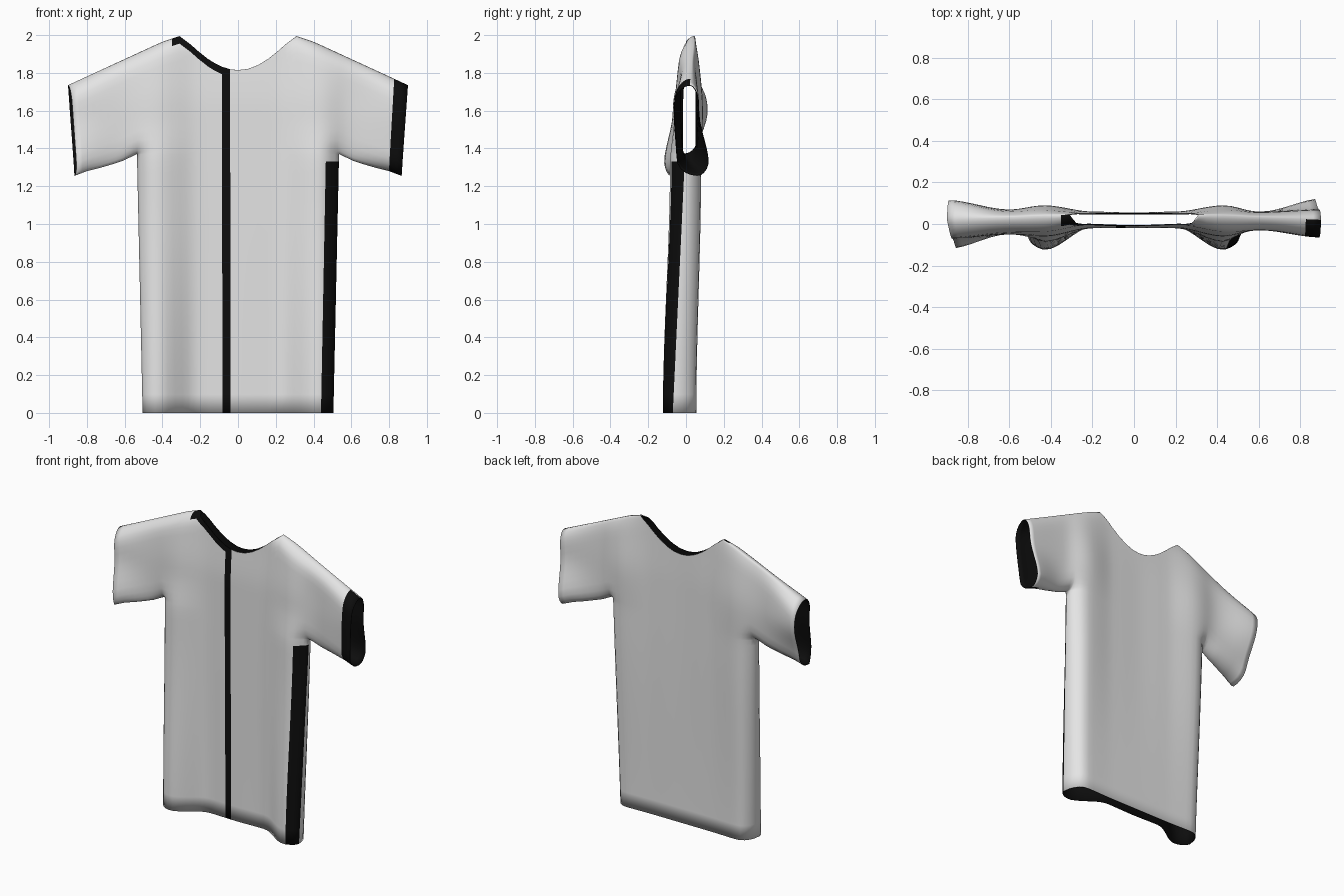
import bpy, bmesh, math

if "Cube" in bpy.data.objects:
    bpy.data.objects.remove(bpy.data.objects["Cube"])


def material(name, v):
    m = bpy.data.materials.new(name)
    m.diffuse_color = (v, v, v, 1)
    m.use_nodes = True
    m.node_tree.nodes["Principled BSDF"].inputs["Base Color"].default_value = m.diffuse_color
    return m


def smooth_lookup(keys, vals, x):
    """Smoothly interpolated value between key points."""
    if x <= keys[0]:
        return vals[0]
    for i in range(len(keys) - 1):
        if x <= keys[i + 1]:
            t = (x - keys[i]) / (keys[i + 1] - keys[i])
            t = t * t * (3 - 2 * t)
            return vals[i] + (vals[i + 1] - vals[i]) * t
    return vals[-1]


def line_lookup(pts, x):
    for (x0, z0), (x1, z1) in zip(pts, pts[1:]):
        if x <= x1:
            return z0 + (z1 - z0) * (x - x0) / (x1 - x0)
    return pts[-1][1]


# Outline: neckline and shoulder, sleeve underside
ARM_X, ARM_Z, NECK_X = 0.535, 1.37, 0.31
TOP = [(0, 1.815), (0.05, 1.82), (0.1, 1.838), (0.15, 1.867), (0.2, 1.905),
       (0.25, 1.95), (NECK_X, 1.995), (0.4, 1.965), (0.9, 1.735)]
UNDER = [(ARM_X, ARM_Z), (0.62, 1.33), (0.72, 1.30), (0.8, 1.28), (0.865, 1.255)]

# Cloth depth of the front and back, at key x and z
XS = [-0.9, -0.6, -0.43, -0.2, 0, 0.2, 0.43, 0.6, 0.9]
ZS = [0, 1.3, 1.6, 2.0]
FRONT = [[-.10, -.10, -.125, -.015, -.02, -.015, -.125, -.10, -.05],
         [-.12, -.05, -.085, -.02, -.02, -.02, -.085, -.02, -.05],
         [-.07, -.05, -.06, -.02, -.02, -.02, -.06, -.03, -.065],
         [-.03, -.03, -.03, 0, 0, 0, -.03, -.03, -.04]]
BACK = [[.08, .05, .055, .05, .05, .05, .055, .05, .10],
        [.03, .05, .08, .06, .055, .06, .08, .06, .125],
        [.115, .07, .09, .06, .055, .06, .09, .06, .07],
        [.06, .05, .06, .05, .05, .05, .06, .05, .05]]


def rounding(d, r):
    t = 1 - min(max(d / r, 0), 1)
    return math.sqrt(1 - t * t)


def cloth_point(c, x, z, d_low, d_top, seam_low, seam_top, table):
    """Round the panel into its seams so front and back meet there."""
    target = smooth_lookup(ZS, [smooth_lookup(XS, row, x) for row in table], z)
    k_low, k_top = rounding(d_low, 0.09), rounding(d_top, 0.10)
    w = d_low / (d_low + d_top + 1e-9)
    seam = seam_low + (seam_top - seam_low) * w
    k = k_low * k_top
    if c < -1 and table is FRONT:
        x += 0.015 * (-c - 1) * k
    return (x, seam + (target - seam) * k, z)


def lower_point(c, z, table):
    half = 0.505 + (ARM_X - 0.505) * z / ARM_Z
    x = c * half
    return cloth_point(c, x, z, half - abs(x), 0.6, -0.07 + 0.065 * z / ARM_Z,
                       -0.07 + 0.065 * z / ARM_Z, table)


def upper_point(c, row, table):
    frac, drop = row
    a, sign = abs(c), (1 if c > 0 else -1)
    t = max(a - 1, 0)
    xt = min(a, 1) * ARM_X + t * (0.9 - ARM_X)
    xb = min(a, 1) * ARM_X + t * (0.865 - ARM_X)
    top = line_lookup(TOP, xt)
    low = line_lookup(UNDER, xb) if t > 0 else ARM_Z
    z = low + (top - drop - low) * frac
    x = sign * (xb + (xt - xb) * (z - low) / (top - low))
    d_low = z - low if t > 0 else math.hypot(ARM_X - xt, z - low)
    d_top = top - z if xt >= NECK_X else math.hypot(NECK_X - xt, 1.995 - z)
    seam_low = -0.005 + t * (0.065 if sign > 0 else -0.075)
    seam_top = 0.045 - 0.025 * min(max((xt - NECK_X) / 0.59, 0), 1)
    return cloth_point(c, x, z, d_low, d_top, seam_low, seam_top, table)


# Columns: -1..1 is the body, beyond that are the sleeves
side = [.3, .4, .466, .52, .5795, .655, .73, .8, .87, .92, .96, .985, 1]
sleeve = [1.06, 1.14, 1.24, 1.35, 1.46, 1.58, 1.69, 1.8, 1.9, 2]
body_cols = [-s for s in reversed(side)] + [-.23, -.16, -.077, 0, .1, .2] + side
all_cols = [-s for s in reversed(sleeve)] + body_cols + sleeve
low_rows = [ARM_Z * i / 14 for i in range(14)] + [1.33, ARM_Z]
up_rows = [(f, 0.04) for f in (0, .01, .035, .08, .15, .25, .35, .45, .55, .65,
                               .75, .84, .92, .97, 1)]
up_rows += [(1, .02), (1, .008), (1, .002), (1, 0)]

white = material("white cloth", 0.78)
black = material("black trim", 0.004)


def stripe_lower(c, j):
    """Centre stripe and side stripe on the front."""
    return -.16 < c < -.077 or (c > .87 and j < len(low_rows) - 2)


def stripe_upper(c, j):
    """Centre stripe, half neck trim and one sleeve cuff on the front."""
    neck = j >= len(up_rows) - 5 and -.655 < c < -.077
    return -.16 < c < -.077 or neck or c > 1.8


bm = bmesh.new()


def add_panel(cols, rows, point, table, stripe):
    grid = [[bm.verts.new(point(c, r, table)) for r in rows] for c in cols]
    for i in range(len(cols) - 1):
        for j in range(len(rows) - 1):
            q = [grid[i][j], grid[i + 1][j], grid[i + 1][j + 1], grid[i][j + 1]]
            if table is BACK:
                q.reverse()
            f = bm.faces.new(q)
            mid = (cols[i] + cols[i + 1]) / 2
            f.material_index = int(table is FRONT and stripe(mid, j))


# Front and back of the shirt: lower body, then chest with sleeves
for table in (FRONT, BACK):
    add_panel(body_cols, low_rows, lower_point, table, stripe_lower)
    add_panel(all_cols, up_rows, upper_point, table, stripe_upper)

# Sew the seams; the rows at the armpit height join exactly
for v in bm.verts:
    if abs(v.co.z - ARM_Z) < 1e-5:
        v.co.z = ARM_Z
bmesh.ops.remove_doubles(bm, verts=bm.verts, dist=0.0008)

mesh = bpy.data.meshes.new("tshirt")
bm.to_mesh(mesh)
bm.free()
mesh.materials.append(white)
mesh.materials.append(black)
shirt = bpy.data.objects.new("tshirt", mesh)
bpy.context.collection.objects.link(shirt)
bpy.context.view_layer.objects.active = shirt
shirt.select_set(True)
bpy.ops.object.shade_smooth_by_angle(angle=math.radians(75))

# Thin cloth with a black lining
lining = shirt.modifiers.new("lining", 'SOLIDIFY')
lining.thickness = 0.004
lining.offset = -1
lining.material_offset = 1
lining.material_offset_rim = 1
